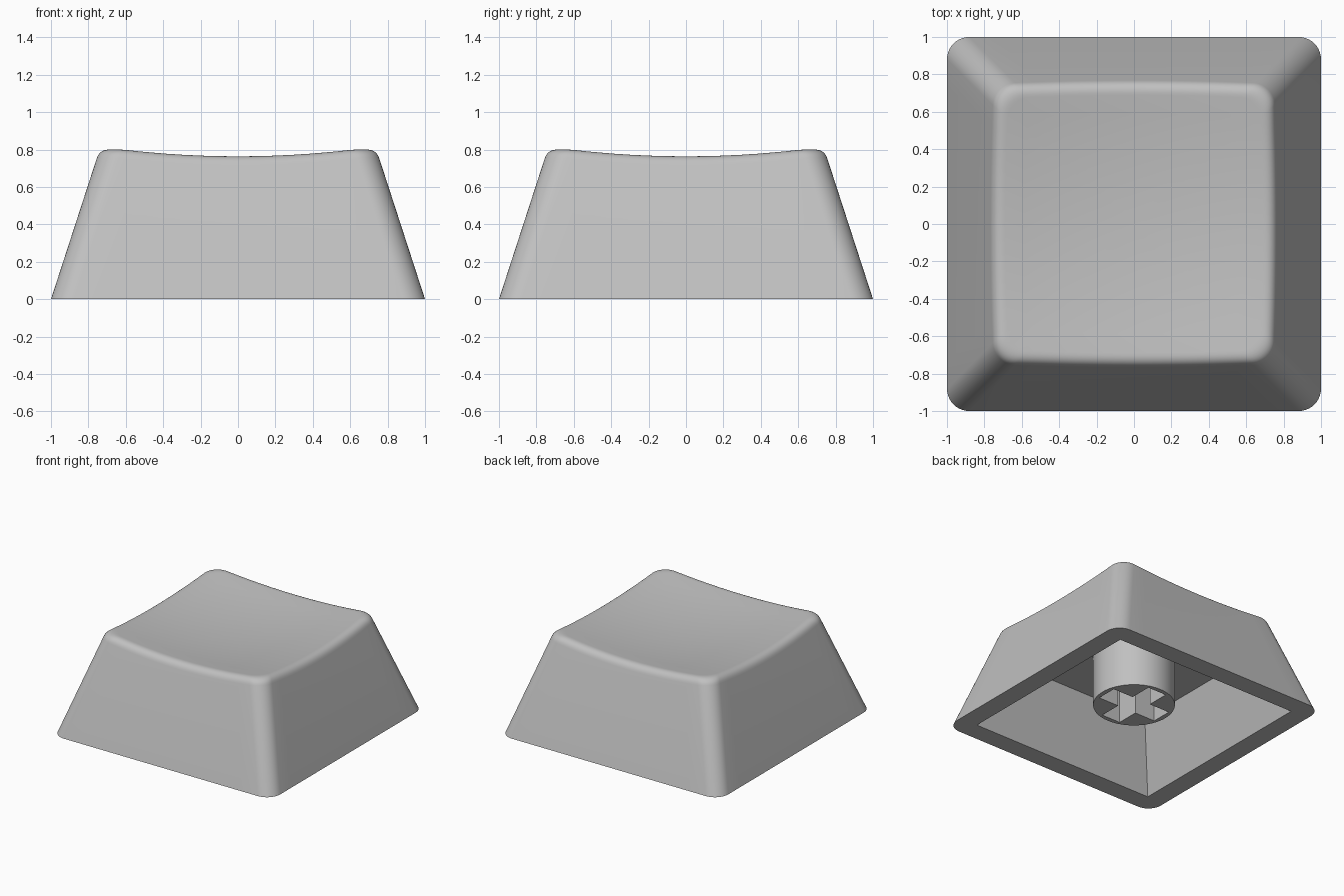
import bpy, bmesh, math
from mathutils import Vector

if "Cube" in bpy.data.objects:
    bpy.data.objects.remove(bpy.data.objects["Cube"])

TAPER = 0.325          # inward lean of the walls per unit of height
CORNER = 0.12          # plan radius of the corners
FILLET = 0.06          # rim rounding length

plastic = bpy.data.materials.new("grey plastic")
plastic.use_nodes = True
plastic.diffuse_color = (0.53, 0.53, 0.53, 1)
plastic.node_tree.nodes["Principled BSDF"].inputs["Base Color"].default_value = plastic.diffuse_color


def add_object(name, bm):
    bmesh.ops.recalc_face_normals(bm, faces=bm.faces)
    mesh = bpy.data.meshes.new(name)
    bm.to_mesh(mesh)
    bm.free()
    mesh.materials.append(plastic)
    obj = bpy.data.objects.new(name, mesh)
    bpy.context.collection.objects.link(obj)
    return obj


def activate(obj):
    bpy.ops.object.select_all(action='DESELECT')
    obj.select_set(True)
    bpy.context.view_layer.objects.active = obj


def rounded_square(half, radius, z, arc=10, side=12):
    """Ring of points; a zero radius gives sharp corners."""
    points = []
    for quarter in range(4):
        start = quarter * math.pi / 2
        c = half - radius
        sx, sy = [(1, 1), (-1, 1), (-1, -1), (1, -1)][quarter]
        for i in range(arc + 1):
            a = start + math.pi / 2 * i / arc
            points.append(Vector((sx * c + radius * math.cos(a),
                                  sy * c + radius * math.sin(a), z)))
        end = points[-1].copy()
        run = Vector((-math.sin(start + math.pi / 2), math.cos(start + math.pi / 2), 0))
        run = Vector((math.cos(start + math.pi), math.sin(start + math.pi), 0))
        points += [end + run * (2 * c * j / side) for j in range(1, side)]
    return points


def dish(p):
    return 0.715 + (p.x ** 2 + p.y ** 2) / 10


def on_dish(p, scale):
    q = Vector((p.x * scale, p.y * scale, 0))
    q.z = dish(q)
    return q


# Outer wall lines meet the dished top along a curved rim
base = rounded_square(1, CORNER, 0)
lean = [p - q for p, q in zip(rounded_square(1 - TAPER, CORNER, 1), base)]
rim = []
for p, d in zip(base, lean):
    z = 0.8
    for step in range(8):
        z = dish(p + d * z)
    rim.append(p + d * z)
wall_end = [p - d.normalized() * FILLET for p, d in zip(rim, lean)]
top_start = [on_dish(p, 1 - FILLET / max(abs(p.x), abs(p.y))) for p in rim]

# Rings run from the ceiling inside, under the rim, up the wall and over the top
rings = [rounded_square(0.666, 0, 0.535), rounded_square(0.84, 0, 0), base]
for i in range(9):
    t = i / 8
    rings.append([a * (1 - t) ** 2 + b * (2 * t * (1 - t)) + c * t * t
                  for a, b, c in zip(wall_end, rim, top_start)])
for s in (0.85, 0.7, 0.55, 0.4, 0.25, 0.1):
    rings.append([on_dish(p, s) for p in top_start])

bm = bmesh.new()
loops = [[bm.verts.new(p) for p in ring] for ring in rings]
count = len(base)
for low, high in zip(loops, loops[1:]):
    for i in range(count):
        j = (i + 1) % count
        bm.faces.new((low[i], low[j], high[j], high[i]))
bm.faces.new(loops[0])
bm.faces.new(loops[-1])
bmesh.ops.remove_doubles(bm, verts=bm.verts, dist=0.0005)
shell = add_object("cap_shell", bm)

# Stem under the ceiling
bm = bmesh.new()
bmesh.ops.create_cone(bm, cap_ends=True, segments=64, radius1=0.308, radius2=0.308, depth=0.45)
bmesh.ops.translate(bm, verts=bm.verts, vec=(0, 0, 0.115 + 0.225))
stem = add_object("stem", bm)

# Cross-shaped socket cut into the stem
L, W = 0.27, 0.085
arm = [Vector((L, -W, 0)), Vector((L, W, 0)), Vector((W, W, 0))]
outline = []
for k in range(4):
    c, s = math.cos(k * math.pi / 2), math.sin(k * math.pi / 2)
    outline += [Vector((c * p.x - s * p.y, s * p.x + c * p.y, 0)) for p in arm]
bm = bmesh.new()
face = bm.faces.new([bm.verts.new(p) for p in outline])
extruded = bmesh.ops.extrude_face_region(bm, geom=[face])
bmesh.ops.translate(bm, vec=(0, 0, 0.5),
                    verts=[g for g in extruded["geom"] if isinstance(g, bmesh.types.BMVert)])
cutter = add_object("socket_cutter", bm)
cutter.hide_render = True
cut = stem.modifiers.new("socket", 'BOOLEAN')
cut.operation = 'DIFFERENCE'
cut.solver = 'EXACT'
cut.object = cutter
activate(stem)
bpy.ops.object.modifier_apply(modifier=cut.name)
bpy.data.objects.remove(cutter)

for obj in (shell, stem):
    activate(obj)
    bpy.ops.object.shade_smooth_by_angle(angle=math.radians(30))
